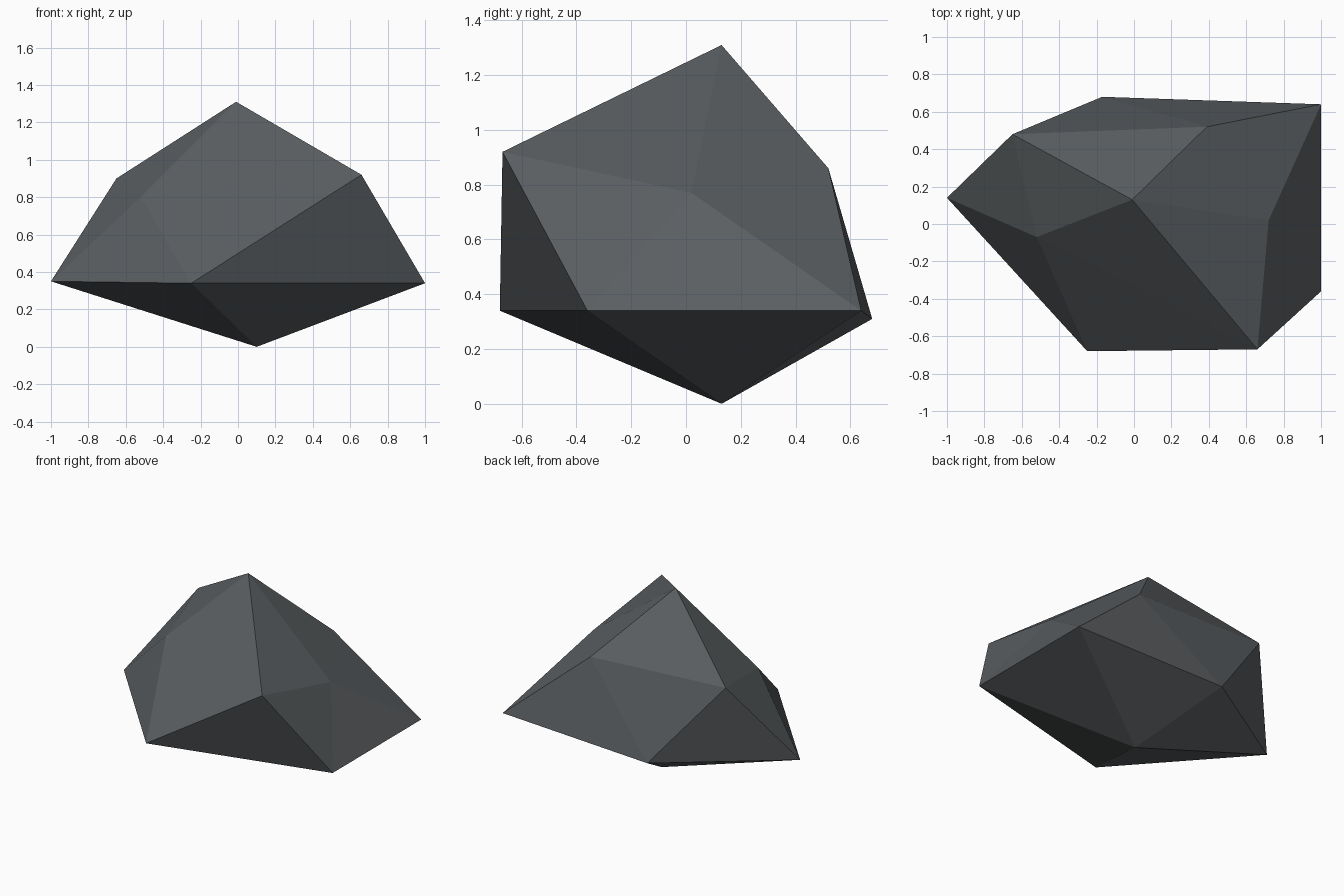
import bpy

if "Cube" in bpy.data.objects:
    bpy.data.objects.remove(bpy.data.objects["Cube"])

# Slate grey stone colour
stone = bpy.data.materials.new("slate_grey")
stone.diffuse_color = (0.105, 0.115, 0.122, 1.0)
stone.use_nodes = True
stone.node_tree.nodes["Principled BSDF"].inputs["Base Color"].default_value = stone.diffuse_color

# Boulder: an irregular twenty-sided stone, two staggered rings of five between a peak and a base point
peak = (-0.01, 0.13, 1.31)
upper = [(-0.65, 0.48, 0.90), (-0.52, -0.07, 0.80), (0.66, -0.67, 0.92),
         (0.72, 0.02, 0.77), (0.39, 0.52, 0.86)]
lower = [(-1.0, 0.14, 0.35), (-0.25, -0.68, 0.34), (1.0, -0.36, 0.34),
         (1.0, 0.64, 0.34), (-0.17, 0.68, 0.31)]
base = (0.10, 0.13, 0.0)

verts = [peak] + upper + lower + [base]
faces = []
for i in range(5):
    j = (i + 1) % 5
    u0, u1, l0, l1 = 1 + i, 1 + j, 6 + i, 6 + j
    faces += [(0, u0, u1),      # crown
              (u0, l0, u1),     # side, pointing down
              (u1, l0, l1),     # side, pointing up
              (11, l1, l0)]     # underside

mesh = bpy.data.meshes.new("boulder")
mesh.from_pydata(verts, [], faces)
mesh.materials.append(stone)
mesh.update()
boulder = bpy.data.objects.new("boulder", mesh)
bpy.context.collection.objects.link(boulder)
